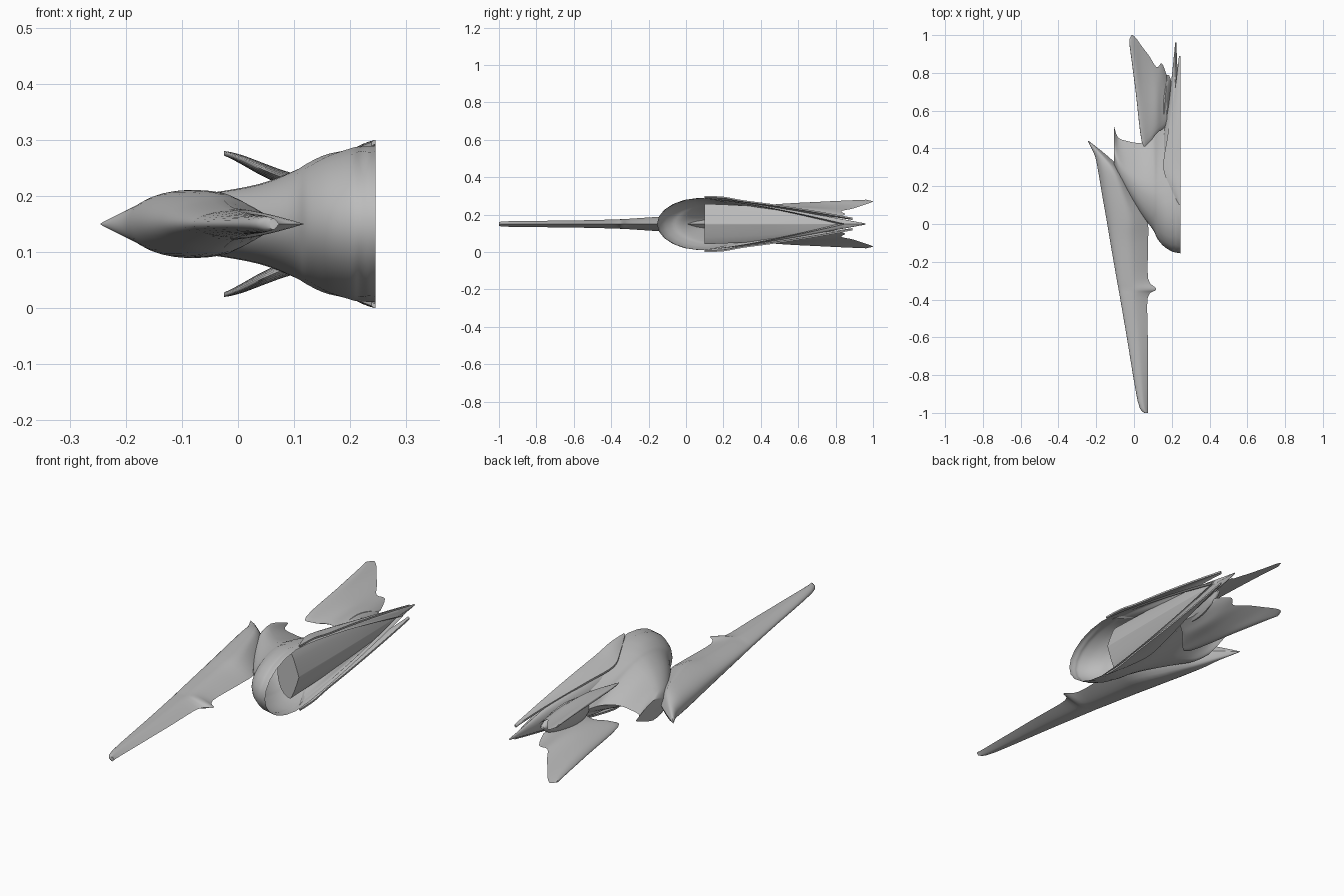
import bpy, bmesh, math

cube = bpy.data.objects.get("Cube")
if cube:
    bpy.data.objects.remove(cube)

grey = bpy.data.materials.new("hull_grey")
grey.use_nodes = True
GREY = (0.5, 0.5, 0.5, 1)
grey.diffuse_color = GREY
grey.node_tree.nodes["Principled BSDF"].inputs["Base Color"].default_value = GREY
MID = 0.15


def finish(name, bm, angle=50):
    bmesh.ops.recalc_face_normals(bm, faces=bm.faces)
    mesh = bpy.data.meshes.new(name)
    bm.to_mesh(mesh)
    bm.free()
    mesh.materials.append(grey)
    ob = bpy.data.objects.new(name, mesh)
    bpy.context.collection.objects.link(ob)
    bpy.ops.object.select_all(action='DESELECT')
    ob.select_set(True)
    bpy.context.view_layer.objects.active = ob
    bpy.ops.object.shade_smooth_by_angle(angle=math.radians(angle))
    return ob


def refine(rows, steps=4):
    """Catmull-Rom through the stations."""
    out = []
    for i in range(len(rows) - 1):
        a, b, c, d = (rows[max(0, min(len(rows) - 1, i + k))] for k in (-1, 0, 1, 2))
        for s in range(steps):
            t = s / steps
            out.append([q + .5 * t * (r - p + t * (2 * p - 5 * q + 4 * r - w + t * (3 * (q - r) + w - p)))
                        for p, q, r, w in zip(a, b, c, d)])
    out.append(list(rows[-1]))
    return out


def thickness(u, peak):
    """Rounded up to the peak, then a gentle taper to the far edge."""
    if u < peak:
        return math.sqrt(max(0, 1 - ((peak - u) / peak) ** 2))
    return 1 - ((u - peak) / (1 - peak)) ** 1.3


def foil(name, stations, along, cap_end=True, flip=1, n=16):
    """Loft of streamlined sections: (position, start, end, height, half thickness, peak)."""
    bm = bmesh.new()
    rings = []
    for pos, a, b, z, h, peak in refine(stations):
        us = [.5 - .5 * math.cos(math.pi * i / n) for i in range(n + 1)]
        loop = [(u, 1) for u in us] + [(u, -1) for u in us[-2:0:-1]]
        ring = []
        for u, side in loop:
            c = a + (b - a) * u
            zz = MID + flip * z + side * max(h, .001) * thickness(u, peak)
            ring.append(bm.verts.new((pos, c, zz) if along == 'x' else (c, pos, zz)))
        rings.append(ring)
    count = len(rings[0])
    for r, s in zip(rings, rings[1:]):
        for i in range(count):
            j = (i + 1) % count
            bm.faces.new((r[i], r[j], s[j], s[i]))
    bm.faces.new(rings[0])
    if cap_end:
        bm.faces.new(rings[-1])
    return finish(name, bm)


# Long forward blade with a small barb on its inner edge
foil("forward_blade", [
    (-1, .055, .073, 0, .01, .5), (-.94, .02, .073, 0, .015, .5),
    (-.6, -.038, .073, 0, .019, .5), (-.39, -.074, .073, 0, .024, .5),
    (-.345, -.082, .118, 0, .026, .45), (-.29, -.092, .075, 0, .029, .5),
    (-.1, -.125, .075, 0, .042, .5), (.02, -.145, .07, 0, .055, .55),
    (.15, -.168, .01, 0, .06, .6), (.28, -.19, -.06, 0, .058, .65),
    (.36, -.207, -.14, 0, .035, .6), (.44, -.245, -.24, 0, .002, .5)], 'y')

# Half hull flaring out of the wing sleeve, left open on the centre plane
foil("hull_and_wing_sleeve", [
    (-.105, .3, .515, 0, .045, .4), (-.085, .25, .46, 0, .055, .4),
    (-.04, .17, .44, 0, .057, .4), (.04, .05, .43, 0, .072, .4),
    (.1, -.03, .47, 0, .096, .38), (.125, -.08, .54, 0, .11, .36),
    (.16, -.12, .64, 0, .125, .3), (.2, -.145, .75, 0, .136, .26),
    (.218, -.15, .95, 0, .138, .22), (.232, -.153, .82, 0, .139, .24),
    (.245, -.155, .85, 0, .14, .24)], 'x', cap_end=False)

# Convex inner wall behind the nose
foil("tail_spine", [
    (.1, .13, .238, 0, .108, .6), (.4, .14, .238, 0, .092, .6),
    (.7, .19, .234, 0, .05, .6), (.96, .218, .224, 0, .003, .5)], 'y')

# Cover plates, fins: one above and one below
COVER = [(.1, .238, .146, .15), (.2, .19, .126, .146), (.3, .155, .102, .128),
         (.45, .175, .086, .108), (.6, .2, .068, .085), (.75, .222, .05, .06), (.89, .238, .03, .034)]
FIN = [(-.025, .955, .975, .126, .004, .5), (-.012, .86, 1, .122, .006, .5),
       (.01, .69, .985, .113, .009, .45), (.042, .43, .94, .098, .012, .45),
       (.08, .43, .89, .082, .014, .45), (.12, .48, .83, .068, .016, .45),
       (.148, .5, .85, .05, .016, .4), (.175, .52, .78, .03, .02, .4)]
for label, side in (("upper", 1), ("lower", -1)):
    foil(label + "_fin", FIN, 'x', flip=side, n=12)
    bm = bmesh.new()
    rows = []
    for y, x, z_out, z_in in refine(COVER):
        row = []
        for drop in (0, .008):
            for i in range(7):
                t = i / 6
                z = z_out + (z_in - z_out) * math.sin(t * math.pi / 2) - drop
                row.append(bm.verts.new((x + (.245 - x) * t, y, MID + side * z)))
        rows.append(row[:7] + row[:6:-1])
    for r, s in zip(rows, rows[1:]):
        for i in range(14):
            j = (i + 1) % 14
            bm.faces.new((r[i], r[j], s[j], s[i]))
    bm.faces.new(rows[0])
    bm.faces.new(rows[-1])
    finish(label + "_cover_plate", bm)

# Pod tying the two fins to the tail
foil("fin_pod", [
    (.49, .145, .155, 0, .01, .5), (.54, .12, .19, 0, .05, .5),
    (.64, .125, .2, 0, .062, .5), (.74, .145, .2, 0, .042, .5),
    (.79, .165, .185, 0, .006, .5)], 'y')
